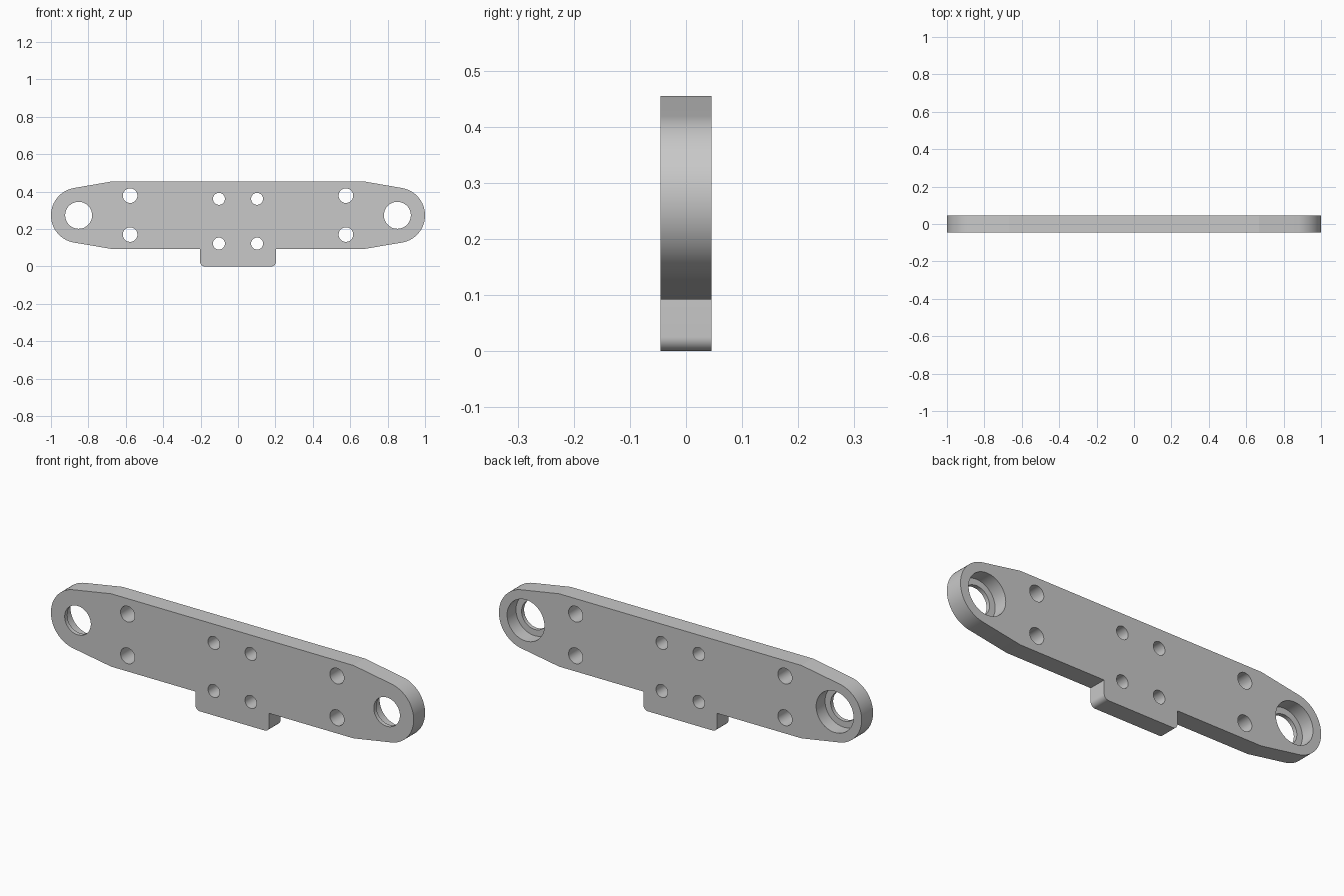
import bpy, bmesh
from math import radians, cos, sin
from mathutils import Matrix, Vector

if "Cube" in bpy.data.objects:
    bpy.data.objects.remove(bpy.data.objects["Cube"], do_unlink=True)

HALF_T = 0.045           # half thickness of the plate
MID_Z = 0.273            # height of the plate's long axis
TOP_Z, BODY_Z = 0.455, 0.092
END_X, END_R = 0.852, 0.148
LIP = 0.02               # thin lip left in front of each bearing seat

grey = bpy.data.materials.new("plain grey")
grey.use_nodes = True
colour = (0.58, 0.58, 0.58, 1)
grey.diffuse_color = colour
grey.node_tree.nodes["Principled BSDF"].inputs["Base Color"].default_value = colour


def arc(cx, cz, r, start, end, steps):
    angles = [radians(start + (end - start) * i / steps) for i in range(steps + 1)]
    return [(cx + r * cos(a), cz + r * sin(a)) for a in angles]


def make_object(name, bm):
    bmesh.ops.recalc_face_normals(bm, faces=bm.faces)
    mesh = bpy.data.meshes.new(name)
    bm.to_mesh(mesh)
    bm.free()
    mesh.materials.append(grey)
    obj = bpy.data.objects.new(name, mesh)
    bpy.context.collection.objects.link(obj)
    return obj


def drill(bm, x, z, r, y0, y1):
    turn = Matrix.Translation((x, (y0 + y1) / 2, z)) @ Matrix.Rotation(radians(90), 4, "X")
    bmesh.ops.create_cone(bm, cap_ends=True, segments=64, radius1=r, radius2=r,
                          depth=y1 - y0, matrix=turn)


# Right half of the outline, from the bottom tab up to the top edge
half = arc(0.178, 0.025, 0.025, -90, 0, 12)
half += [(0.203, BODY_Z), (0.668, BODY_Z)]
half += arc(END_X, MID_Z, END_R, -80, 80, 32)
half += [(0.668, TOP_Z)]
outline = half + [(-x, z) for x, z in reversed(half)]

# Plate body
bm = bmesh.new()
face = bm.faces.new([bm.verts.new((x, -HALF_T, z)) for x, z in outline])
out = bmesh.ops.extrude_face_region(bm, geom=[face])
moved = [v for v in out["geom"] if isinstance(v, bmesh.types.BMVert)]
bmesh.ops.translate(bm, vec=Vector((0, 2 * HALF_T, 0)), verts=moved)
plate = make_object("mounting_plate", bm)

# Through holes, and bearing seats sunk from the back
holes, seats = bmesh.new(), bmesh.new()
for side in (-1, 1):
    for x, z, r in ((END_X, MID_Z, 0.072),
                    (0.577, 0.378, 0.039), (0.577, 0.17, 0.039),
                    (0.102, 0.361, 0.032), (0.102, 0.122, 0.032)):
        drill(holes, side * x, z, r, -0.1, 0.1)
    drill(seats, side * END_X, MID_Z, 0.103, LIP - HALF_T, 0.1)

bpy.context.view_layer.objects.active = plate
plate.select_set(True)
for name, bm in (("hole_cutter", holes), ("seat_cutter", seats)):
    cutter = make_object(name, bm)
    cutter.hide_render = True
    mod = plate.modifiers.new(name, "BOOLEAN")
    mod.operation = "DIFFERENCE"
    mod.solver = "EXACT"
    mod.object = cutter
    bpy.ops.object.modifier_apply(modifier=mod.name)
    bpy.data.objects.remove(cutter, do_unlink=True)

# Smooth the round walls, keep every rim and bend crisp
bpy.ops.object.select_all(action="DESELECT")
plate.select_set(True)
bpy.ops.object.shade_smooth_by_angle(angle=radians(8))
